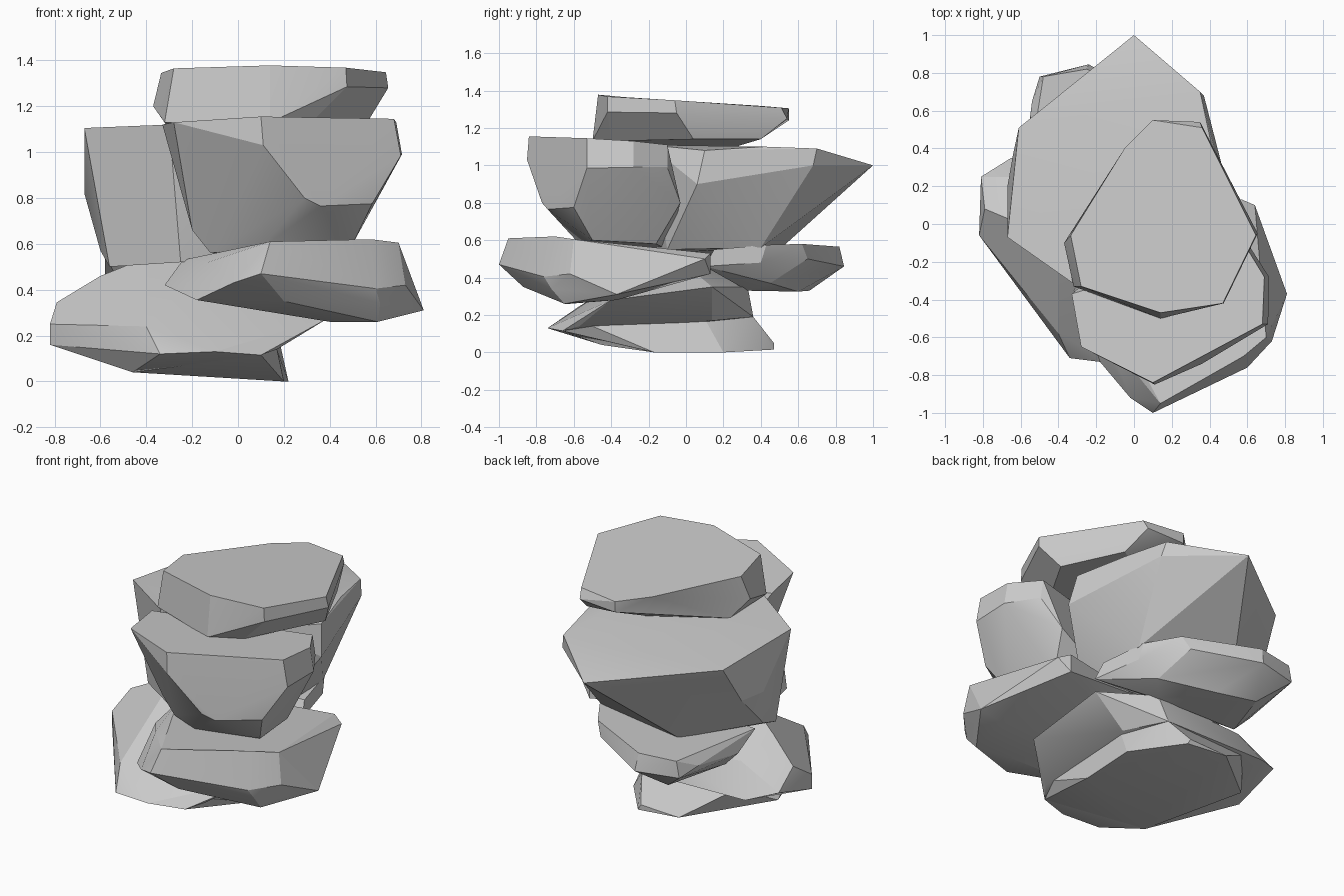
import bpy, bmesh, math


def rock(name, pts, merge=7):
    """Chiselled stone: hull around corner points, near-flat facets merged."""
    bm = bmesh.new()
    for p in pts:
        bm.verts.new(p)
    bmesh.ops.convex_hull(bm, input=bm.verts[:])
    junk = [v for v in bm.verts if not v.link_faces]
    bmesh.ops.delete(bm, geom=junk, context='VERTS')
    bmesh.ops.recalc_face_normals(bm, faces=bm.faces[:])
    bmesh.ops.dissolve_limit(bm, angle_limit=math.radians(merge),
                             verts=bm.verts[:], edges=bm.edges[:])
    me = bpy.data.meshes.new(name)
    bm.to_mesh(me)
    bm.free()
    ob = bpy.data.objects.new(name, me)
    bpy.context.collection.objects.link(ob)
    bpy.ops.object.select_all(action='DESELECT')
    bpy.context.view_layer.objects.active = ob
    ob.select_set(True)
    bpy.ops.object.shade_smooth_by_angle(angle=math.radians(22))
    return ob


# Flat stone on top
rock("top_slab", [
    (-.28, -.33, 1.365), (.14, -.47, 1.378), (.47, -.42, 1.368), (.645, -.06, 1.348),
    (.36, .51, 1.308), (.10, .55, 1.305), (-.05, .40, 1.318), (-.335, -.06, 1.345),
    (-.37, -.10, 1.20), (-.32, -.33, 1.13), (.14, -.50, 1.13), (.475, -.42, 1.285),
    (.655, -.05, 1.28), (.57, .04, 1.14), (.40, .40, 1.14), (.35, .54, 1.25),
    (.10, .55, 1.24), (.32, -.40, 1.13), (.10, .20, 1.08), (-.30, 0, 1.10)])

# Tall front stone
rock("upper_front_stone", [
    (.10, -.84, 1.155), (.68, -.53, 1.145), (.69, -.28, 1.13), (.58, -.10, 1.11),
    (-.28, -.65, 1.13), (-.33, -.37, 1.12), (.11, -.85, 1.03), (.71, -.53, .985),
    (.715, -.28, .99), (.60, -.10, .99), (.29, -.77, .80), (.36, -.74, .765),
    (.585, -.60, .775), (.50, -.03, .80), (.50, -.50, .60), (.45, -.16, .58),
    (.10, -.57, .58), (-.12, -.45, .56), (-.20, -.45, .66), (0, -.10, .55)])

# Pointed rear stone
rock("upper_back_stone", [
    (-.67, -.07, 1.105), (-.30, -.33, 1.12), (-.61, .51, 1.055), (0, 1.0, 1.0),
    (.35, .70, 1.09), (.41, .42, 1.10), (.50, .10, 1.08), (.30, -.20, 1.11),
    (.37, .68, 1.0), (.53, .06, .90), (.15, .77, .86), (-.67, .20, .82),
    (-.64, .37, .82), (-.60, .10, .57), (-.56, -.08, .50), (-.25, -.30, .52),
    (.30, .40, .56), (.30, -.10, .55), (-.30, .50, .55)])

# Wide front ledge
rock("lower_front_slab", [
    (.14, -.95, .61), (.58, -.70, .62), (.70, -.60, .605), (.10, -1.0, .47),
    (.60, -.76, .405), (-.02, -.92, .43), (-.18, -.73, .355), (-.13, -.62, .52),
    (.81, -.37, .31), (.73, -.62, .42), (.61, -.65, .26), (.40, -.62, .26),
    (.64, .10, .50), (.57, .13, .53), (.57, .13, .42), (.65, -.37, .28),
    (-.32, -.35, .42), (-.24, -.25, .53), (.62, -.72, .34), (0, 0, .54),
    (.20, -.87, .35)])

# Rear ledge
rock("lower_back_slab", [
    (-.48, .78, .56), (-.25, .82, .565), (-.50, .78, .46), (-.24, .845, .46),
    (.17, .62, .58), (.13, .65, .50), (.35, .15, .55), (.37, .10, .46),
    (.30, .40, .48), (.29, .43, .575), (-.10, .60, .325), (.10, .33, .33),
    (-.34, .66, .33), (-.58, .32, .46), (-.48, .30, .36), (-.58, .15, .55),
    (-.54, .65, .50), (.20, .45, .37)])

# Foot stone: flaring body over a narrower plate
rock("base_stone", [
    (-.82, -.06, .25), (-.82, -.06, .16), (-.81, .25, .25), (-.65, .35, .20),
    (-.79, .08, .345), (-.60, 0, .46), (-.40, -.10, .54), (-.10, -.10, .55),
    (-.40, -.58, .24), (-.34, -.71, .12), (-.10, -.74, .13), (.10, -.66, .115),
    (.17, -.57, .14), (-.46, -.45, .04), (.40, -.40, .28), (.40, .14, .35),
    (.10, .33, .35), (.05, .36, .19), (.20, .14, .17), (-.55, .25, .38)])
rock("base_plate", [
    (-.46, -.45, .04), (-.10, -.17, 0), (.20, -.17, 0), (.22, .20, 0),
    (0, .47, .015), (-.28, .47, .04), (-.02, .47, .05), (.10, -.66, .115),
    (.17, -.50, .14), (.05, .36, .19), (.18, .10, .18), (-.34, -.71, .12),
    (-.40, -.10, .30), (-.55, .30, .22), (-.70, .10, .12)])
